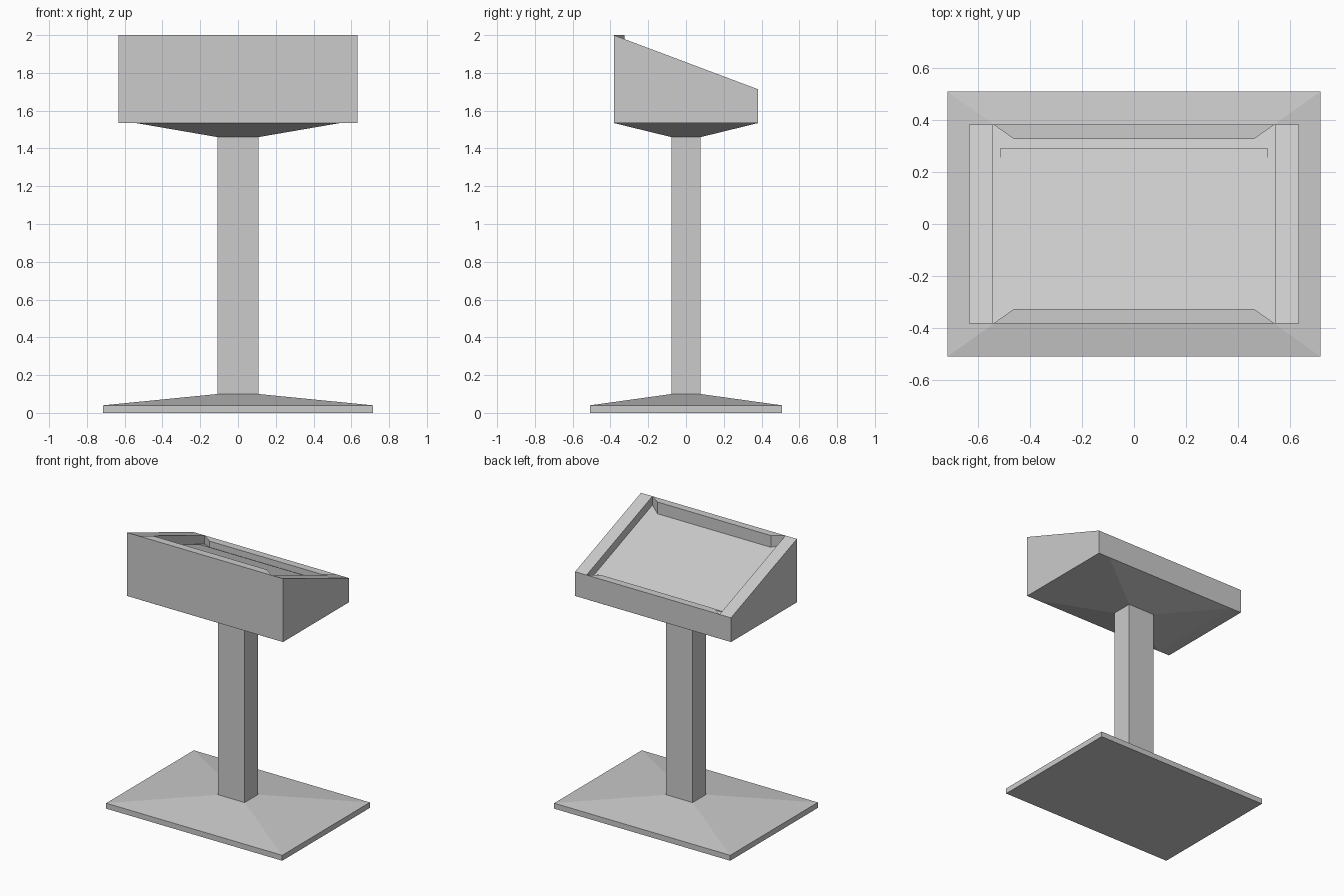
import bpy, bmesh

if "Cube" in bpy.data.objects:
    bpy.data.objects.remove(bpy.data.objects["Cube"])

gray = bpy.data.materials.new("light gray")
gray.diffuse_color = (0.6, 0.6, 0.6, 1)
gray.use_nodes = True
gray.node_tree.nodes["Principled BSDF"].inputs["Base Color"].default_value = gray.diffuse_color


def finish(name, bm):
    bmesh.ops.remove_doubles(bm, verts=bm.verts, dist=1e-5)
    bmesh.ops.recalc_face_normals(bm, faces=bm.faces)
    mesh = bpy.data.meshes.new(name)
    bm.to_mesh(mesh)
    bm.free()
    mesh.materials.append(gray)
    obj = bpy.data.objects.new(name, mesh)
    bpy.context.collection.objects.link(obj)
    return obj


def loft(name, rings):
    """Stack of centred rectangles (half x, half y, z), closed at both ends."""
    bm = bmesh.new()
    loops = [[bm.verts.new((sx * x, sy * y, z))
              for sx, sy in ((-1, -1), (1, -1), (1, 1), (-1, 1))]
             for x, y, z in rings]
    for a, b in zip(loops, loops[1:]):
        for i in range(4):
            j = (i + 1) % 4
            bm.faces.new((a[i], a[j], b[j], b[i]))
    bm.faces.new(loops[0][::-1])
    bm.faces.new(loops[-1])
    return finish(name, bm)


PX, PY = 0.108, 0.077          # post half size
HX, HY = 0.633, 0.382          # head half size
RX, MX, MY = 0.54, 0.46, 0.326  # rail inside, rim corners
BOTTOM, FRONT, BACK, DEPTH = 1.535, 2.0, 1.713, 0.065


def slope(y):
    return FRONT + (BACK - FRONT) * (y + HY) / (2 * HY)


def floor(y):
    return slope(y) - DEPTH


# Foot, post and flared neck
loft("foot", [(0.715, 0.508, 0), (0.715, 0.508, 0.04), (PX, PY, 0.1)])
loft("post", [(PX, PY, 0.1), (PX, PY, 1.46)])
loft("neck", [(PX, PY, 1.46), (RX, HY, BOTTOM - 0.0005)])

# Sloped head with a sunken desk between two side rails and two level rims
bm = bmesh.new()


def face(*pts):
    bm.faces.new([bm.verts.new(p) for p in pts])


face((-HX, -HY, BOTTOM), (HX, -HY, BOTTOM), (HX, HY, BOTTOM), (-HX, HY, BOTTOM))
for s in (-1, 1):
    # cheek, rail top and rail inner wall
    face((s * HX, -HY, BOTTOM), (s * HX, HY, BOTTOM), (s * HX, HY, BACK), (s * HX, -HY, FRONT))
    face((s * RX, -HY, FRONT), (s * HX, -HY, FRONT), (s * HX, HY, BACK), (s * RX, HY, BACK))
    face((s * RX, -HY, FRONT), (s * RX, HY, BACK), (s * RX, HY, floor(HY)), (s * RX, -HY, floor(-HY)))
for t, top in ((-1, FRONT), (1, BACK)):
    y, m = t * HY, t * MY
    # outer panel, level rim, rim inner wall and mitred ends
    face((-HX, y, BOTTOM), (HX, y, BOTTOM), (HX, y, top), (RX, y, top), (-RX, y, top), (-HX, y, top))
    face((-RX, y, top), (RX, y, top), (MX, m, top), (-MX, m, top))
    face((-MX, m, top), (MX, m, top), (MX, m, floor(m)), (-MX, m, floor(m)))
    for s in (-1, 1):
        face((s * RX, y, top), (s * MX, m, top), (s * MX, m, floor(m)), (s * RX, y, floor(y)))
outline = [(-RX, -HY), (-MX, -MY), (MX, -MY), (RX, -HY),
           (RX, HY), (MX, MY), (-MX, MY), (-RX, HY)]
face(*[(x, y, floor(y)) for x, y in outline])
finish("head", bm)

# Thin reading plate lying on the sunken desk
bm = bmesh.new()
bmesh.ops.create_cube(bm, size=1)
for v in bm.verts:
    y = -0.27 if v.co.y < 0 else 0.29
    lift = (0.002 if y < 0 else 0.006) if v.co.z > 0 else -0.003
    v.co = (v.co.x * 1.03, y, floor(y) + lift)
finish("reading_plate", bm)
